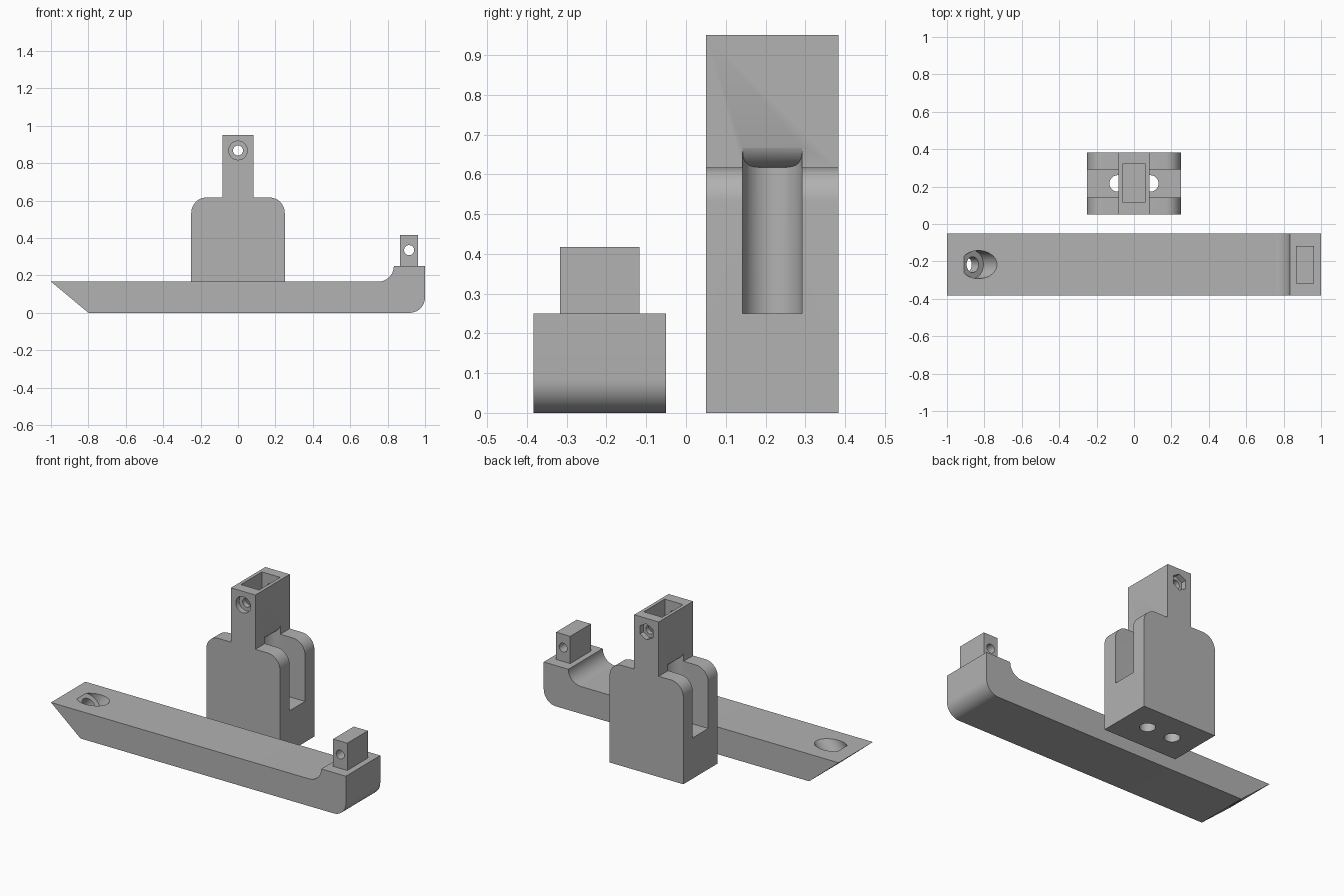
import bpy, bmesh, math
from mathutils import Vector

if "Cube" in bpy.data.objects:
    bpy.data.objects.remove(bpy.data.objects["Cube"])

grey = bpy.data.materials.new("plain grey")
grey.diffuse_color = (0.445, 0.445, 0.445, 1)
grey.use_nodes = True
grey.node_tree.nodes["Principled BSDF"].inputs["Base Color"].default_value = grey.diffuse_color


def prism(name, base, step):
    """Sweep a closed outline of 3D points along a vector."""
    bm = bmesh.new()
    face = bm.faces.new([bm.verts.new(p) for p in base])
    top = bmesh.ops.extrude_face_region(bm, geom=[face])["geom"]
    verts = [g for g in top if isinstance(g, bmesh.types.BMVert)]
    bmesh.ops.translate(bm, vec=step, verts=verts)
    bmesh.ops.recalc_face_normals(bm, faces=bm.faces)
    mesh = bpy.data.meshes.new(name)
    bm.to_mesh(mesh)
    bm.free()
    mesh.materials.append(grey)
    obj = bpy.data.objects.new(name, mesh)
    bpy.context.collection.objects.link(obj)
    return obj


def side_prism(name, pts, y0, y1):
    return prism(name, [(x, y0, z) for x, z in pts], (0, y1 - y0, 0))


def box(name, x0, x1, y0, y1, z0, z1):
    return side_prism(name, [(x0, z0), (x1, z0), (x1, z1), (x0, z1)], y0, y1)


def arc(cx, cz, r, a0, a1, n=12):
    angles = [math.radians(a0 + (a1 - a0) * i / n) for i in range(n + 1)]
    return [(cx + r * math.cos(a), cz + r * math.sin(a)) for a in angles]


def rod(start, axis, length, r, sides=40):
    """Cylinder or hexagon from a start point along an axis."""
    axis = Vector(axis).normalized()
    u = axis.orthogonal().normalized()
    if abs(axis.y) > 0.9:
        u = Vector((0, 0, 1))
    v = axis.cross(u)
    ring = [Vector(start) + r * (u * math.cos(t) + v * math.sin(t))
            for t in (2 * math.pi * i / sides for i in range(sides))]
    return prism("cutter", ring, axis * length)


def combine(obj, other, op="DIFFERENCE"):
    mod = obj.modifiers.new("cut", "BOOLEAN")
    mod.operation, mod.solver, mod.object = op, "EXACT", other
    bpy.context.view_layer.objects.active = obj
    bpy.ops.object.modifier_apply(modifier=mod.name)
    bpy.data.objects.remove(other)


def finish(obj):
    bpy.ops.object.select_all(action="DESELECT")
    obj.select_set(True)
    bpy.context.view_layer.objects.active = obj
    bpy.ops.object.shade_smooth_by_angle(angle=math.radians(30))


# Long arm: sloped tip, rounded heel, concave step
outline = [(-1, 0.167), (-0.8, 0)]
outline += arc(0.917, 0.083, 0.083, -90, 0)
outline += [(1, 0.25)]
outline += arc(0.75, 0.25, 0.083, 0, -90)
arm = side_prism("long_arm", outline, -0.383, -0.05)

# Peg on the heel with its cross hole
combine(arm, box("peg", 0.867, 0.963, -0.317, -0.117, 0.2, 0.417), "UNION")
combine(arm, rod((0.915, -0.5, 0.335), (0, 1, 0), 0.6, 0.027))

# Counterbored screw hole square to the sloped tip
normal = Vector((0.167, 0, 0.2)).normalized()
centre = Vector((-0.9, -0.217, 0.0835))
combine(arm, rod(centre + normal * 0.058, normal, 0.3, 0.075))
combine(arm, rod(centre - normal * 0.1, normal, 0.3, 0.042))
finish(arm)

# Bracket: rounded shoulders with a neck
half = [(0.25, 0)] + arc(0.167, 0.534, 0.083, 0, 90) + [(0.083, 0.617), (0.083, 0.95)]
bracket = side_prism("bracket", half + [(-x, z) for x, z in reversed(half)], 0.05, 0.383)

MID, R = 0.217, 0.075
for s in (-1, 1):
    # Round-ended side slot whose roof curves up into the neck
    plan = [(0.3, MID - R), (0.3, MID + R)] + arc(0.087, MID, R, 90, 270, 24)
    slot = prism("slot", [(s * x, y, 0.25) for x, y in plan], (0, 0, 0.45))
    roof = [(-0.01, 0.2), (0.35, 0.2), (0.35, 0.75), (0.087, 0.75)]
    roof += arc(0.012, 0.692, R, 0, -90) + [(-0.01, 0.617)]
    combine(slot, side_prism("roof", [(s * x, z) for x, z in roof], 0, 0.5), "INTERSECT")
    combine(bracket, slot)
    # Screw hole through the base
    combine(bracket, rod((s * 0.087, MID, -0.1), (0, 0, 1), 0.5, 0.044))

# Socket in the neck, with cross hole, round recess in front and hex recess behind
combine(bracket, box("socket", -0.062, 0.062, 0.117, 0.32, 0.77, 1.1))
combine(bracket, rod((0, 0, 0.868), (0, 1, 0), 0.5, 0.027))
combine(bracket, rod((0, 0, 0.868), (0, 1, 0), 0.083, 0.05))
combine(bracket, rod((0, 0.35, 0.868), (0, 1, 0), 0.1, 0.05, 6))
finish(bracket)
